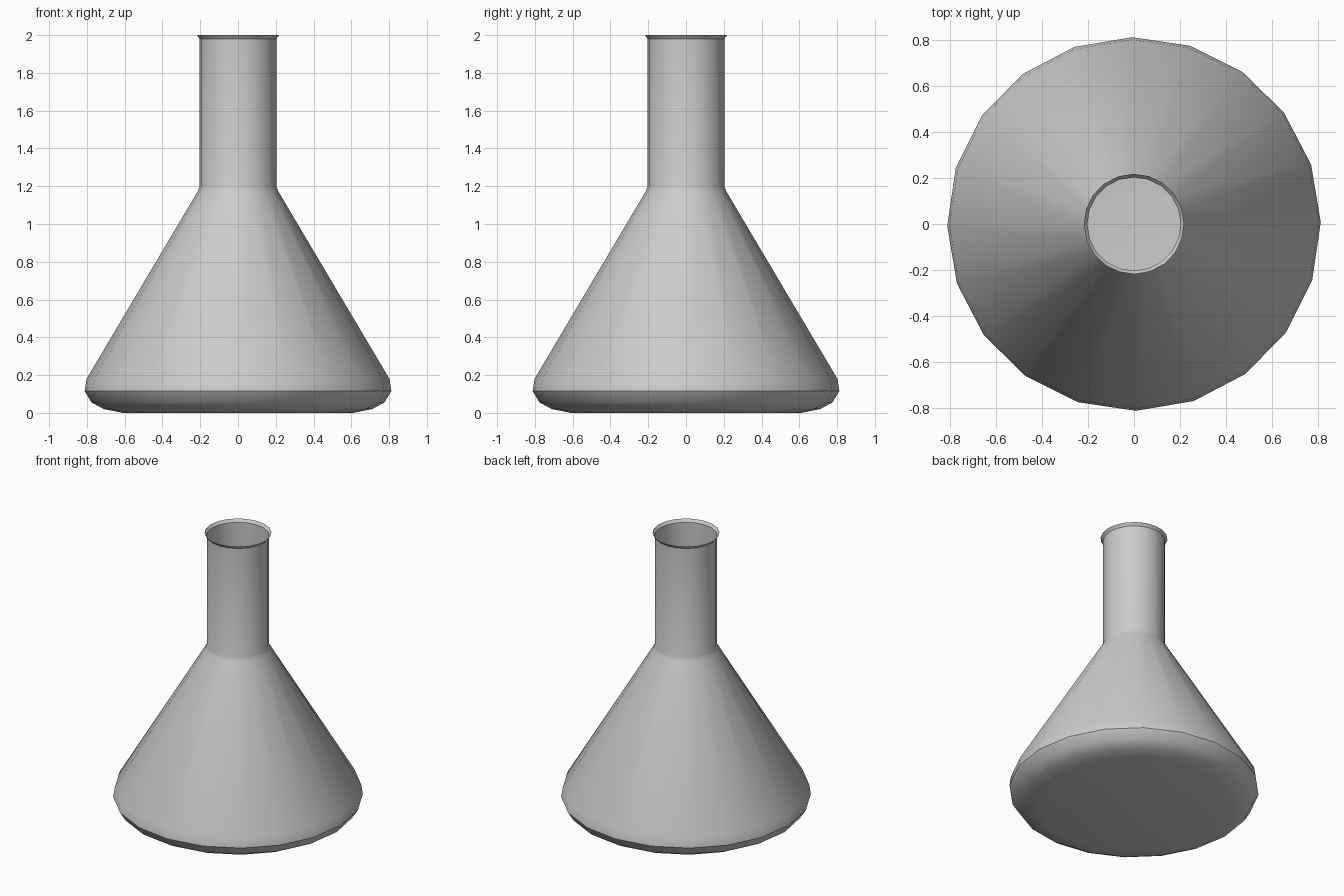
import bpy, bmesh, math

cube = bpy.data.objects.get("Cube")
if cube:
    bpy.data.objects.remove(cube, do_unlink=True)

SIDES = 20
TURN = math.radians(0.6)

# Single pale grey material
grey = bpy.data.materials.new("pale grey")
grey.use_nodes = True
colour = (0.6, 0.6, 0.6, 1.0)
grey.diffuse_color = colour
grey.node_tree.nodes["Principled BSDF"].inputs["Base Color"].default_value = colour


def lathe(name, profile, material):
    """Revolve (radius, z) points, listed bottom to top, and close the floor."""
    bm = bmesh.new()
    rings = []
    for r, z in profile:
        ring = []
        for i in range(SIDES):
            a = TURN + 2 * math.pi * i / SIDES
            ring.append(bm.verts.new((r * math.cos(a), r * math.sin(a), z)))
        rings.append(ring)
    for low, high in zip(rings, rings[1:]):
        for i in range(SIDES):
            j = (i + 1) % SIDES
            bm.faces.new((low[i], low[j], high[j], high[i]))
    bm.faces.new(rings[0][::-1])
    mesh = bpy.data.meshes.new(name)
    bm.to_mesh(mesh)
    bm.free()
    mesh.materials.append(material)
    obj = bpy.data.objects.new(name, mesh)
    bpy.context.collection.objects.link(obj)
    return obj


# Open flask: rounded base, cone, straight neck and flared lip
flask = lathe("conical_flask", [
    (0.61, 0.0), (0.71, 0.02), (0.775, 0.055),   # rounded underside
    (0.812, 0.115), (0.802, 0.18),               # widest rim
    (0.212, 1.175), (0.203, 1.20),               # cone into neck
    (0.203, 1.98), (0.218, 2.0),                 # neck and lip
], grey)

# Smooth sides with a crisp crease at the widest rim and lip
bpy.ops.object.select_all(action='DESELECT')
flask.select_set(True)
bpy.context.view_layer.objects.active = flask
bpy.ops.object.shade_smooth_by_angle(angle=math.radians(34))
